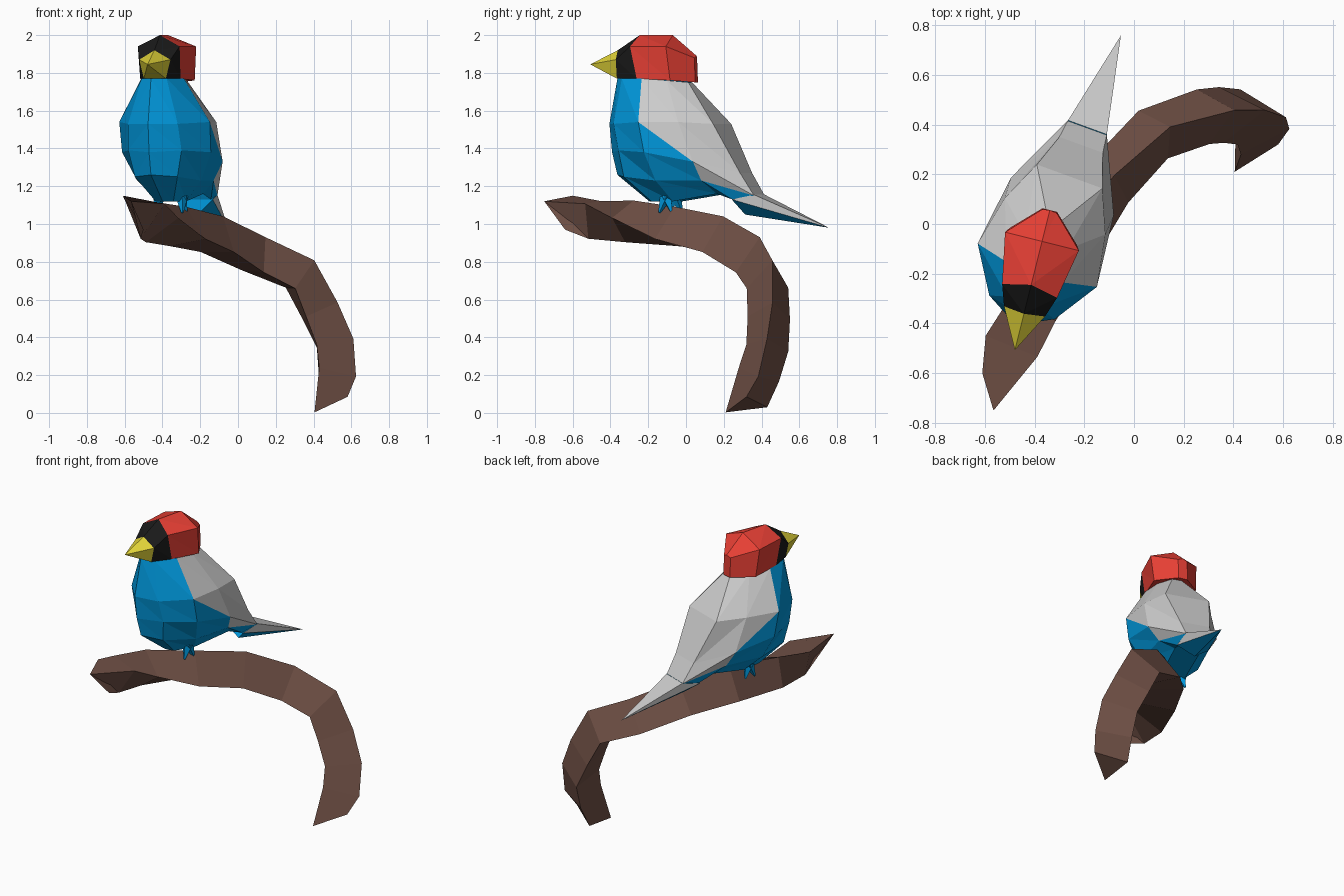
import bpy, bmesh, math
from mathutils import Vector, Matrix

if "Cube" in bpy.data.objects:
    bpy.data.objects.remove(bpy.data.objects["Cube"])


def material(name, rgb):
    m = bpy.data.materials.new(name)
    m.diffuse_color = (*rgb, 1)
    m.use_nodes = True
    m.node_tree.nodes["Principled BSDF"].inputs["Base Color"].default_value = m.diffuse_color
    return m


BLUE = material("blue", (0.0, 0.31, 0.71))
GREY = material("grey", (0.53, 0.53, 0.53))
RED = material("red", (0.8, 0.05, 0.035))
BLACK = material("black", (0.01, 0.01, 0.01))
YELLOW = material("yellow", (0.75, 0.65, 0.04))
BROWN = material("brown", (0.16, 0.08, 0.06))


def finish(bm, name, mats, yaw=0, pos=(0, 0, 0)):
    """Turn a bmesh into a placed, flat-shaded object."""
    bmesh.ops.recalc_face_normals(bm, faces=bm.faces)
    bm.transform(Matrix.Translation(pos) @ Matrix.Rotation(math.radians(-yaw), 4, 'Z'))
    me = bpy.data.meshes.new(name)
    bm.to_mesh(me)
    bm.free()
    for m in mats:
        me.materials.append(m)
    bpy.context.collection.objects.link(bpy.data.objects.new(name, me))


def mirrored(half):
    """Full ring from a half-ring whose first point is on the centre line."""
    return list(half) + [(-x, y, z) for x, y, z in reversed(half[1:])]


def loft(name, rows, yaw, pos, mats, pick):
    """Skin mirrored half-rings with triangles; pick(row, column, upper) gives the slot."""
    bm = bmesh.new()
    rings = [[bm.verts.new(p) for p in mirrored(half)] for half in rows]
    n, count = len(rows[0]), len(rings[0])
    for i, (a, b) in enumerate(zip(rings, rings[1:])):
        for j in range(count):
            k = (j + 1) % count
            if j < n:      # diagonals are mirrored on the left half
                tris = [((a[j], a[k], b[k]), True), ((a[j], b[k], b[j]), False)]
            else:
                tris = [((a[k], b[j], a[j]), True), ((a[k], b[k], b[j]), False)]
            for vs, upper in tris:
                bm.faces.new(vs).material_index = pick(i, min(j, count - 1 - j), upper)
    bm.faces.new(rings[0]).material_index = pick(0, 0, True)
    bm.faces.new(rings[-1]).material_index = pick(len(rows) - 2, 0, True)
    finish(bm, name, mats, yaw, pos)


def spike(name, half, tip, yaw, pos, mats, pick):
    """Fan from one mirrored half-ring to a single tip."""
    bm = bmesh.new()
    ring = [bm.verts.new(p) for p in mirrored(half)]
    end = bm.verts.new(tip)
    c = len(ring)
    for j in range(c):
        bm.faces.new((ring[j], ring[(j + 1) % c], end)).material_index = pick(min(j, c - 1 - j))
    bm.faces.new(ring)
    finish(bm, name, mats, yaw, pos)


BODY = 20, Vector((-0.365, -0.1, 0))
HEAD = 14, Vector((-0.37, -0.07, 0))

# body: rings from neck to belly, columns from breast to back
body = [
    [(0, -.28, 1.77), (.07, -.23, 1.77), (.12, -.10, 1.77), (.09, .03, 1.76), (.03, .13, 1.75)],
    [(0, -.325, 1.53), (.14, -.25, 1.53), (.255, -.07, 1.54), (.215, .14, 1.54), (.14, .31, 1.53)],
    [(0, -.31, 1.38), (.15, -.22, 1.39), (.25, -.04, 1.38), (.22, .225, 1.33), (.093, .445, 1.27)],
    [(0, -.28, 1.26), (.12, -.20, 1.25), (.18, 0, 1.23), (.16, .25, 1.23), (.083, .52, 1.15)],
    [(0, -.10, 1.12), (.05, -.07, 1.12), (.075, .06, 1.12), (.08, .31, 1.16), (.09, .40, 1.13)],
]


def body_colour(i, col, upper):
    if i == 0:
        return int(col >= 2)
    if i == 1:
        return int(col >= 3 or (col == 2 and upper))
    return int(i == 2 and col >= 3)


loft("body", body, *BODY, [BLUE, GREY], body_colour)

# tail: blue underside, grey top
spike("tail", [(0, .44, 1.05), (.1, .40, 1.13), (.083, .52, 1.155)], (0, .913, .98),
      *BODY, [BLUE, GREY], lambda col: int(col > 0))

# head: rings from face to nape, columns from crown to throat
face = [(0, -.30, 1.92), (.085, -.29, 1.87), (.06, -.29, 1.77)]
head = [
    face,
    [(0, -.18, 2.0), (.114, -.205, 1.94), (.11, -.17, 1.77)],
    [(0, 0, 2.0), (.153, 0, 1.94), (.14, .02, 1.76)],
    [(0, .13, 1.89), (.03, .125, 1.88), (.03, .13, 1.75)],
]
loft("head", head, *HEAD, [BLACK, RED], lambda i, c, u: int(i > 0))

# beak
spike("beak", face, (0, -.45, 1.845), *HEAD, [YELLOW], lambda c: 0)

# feet: two pointed toes on each side
for side, x in (("left", -0.08), ("right", 0.08)):
    bm = bmesh.new()
    for dy in (-0.035, 0.035):
        a, b = Vector((x * .8, 0.02, 1.15)), Vector((x, 0.02 + dy, 1.06))
        rot = (b - a).to_track_quat('Z', 'Y').to_matrix().to_4x4()
        bmesh.ops.create_cone(bm, cap_ends=True, segments=4, radius1=.035, radius2=.006,
                              depth=(b - a).length,
                              matrix=Matrix.Translation((a + b) / 2) @ rot)
    finish(bm, side + "_foot", [BLUE], *BODY)

# branch: three-sided tube; each step has a centre and the direction of its ridge
path = [((-.50, -.50, 1.05), (-.8, 0, .55)), ((-.43, -.33, 1.02), (-.6, 0, .8)),
        ((-.27, -.09, .965), (-.2, 0, 1)), ((-.1, .17, .915), (0, 0, 1)),
        ((.1, .37, .81), (.1, 0, 1)), ((.32, .44, .71), (.5, .1, .8)),
        ((.41, .445, .53), (1, .1, .3)), ((.485, .43, .36), (1, 0, .3)),
        ((.495, .385, .2), (1, 0, 0))]
tip = [(-.61, -.60, 1.15), (-.565, -.75, 1.12), (-.50, -.64, .97)]
foot = [(.58, .32, .085), (.405, .21, .003), (.41, .43, .03)]
bm = bmesh.new()
sections = [tip]
for i, (c, ridge) in enumerate(path):
    before = Vector(path[i - 1][0]) if i else Vector((-.56, -.66, 1.08))
    after = Vector(path[i + 1][0]) if i + 1 < len(path) else Vector((.465, .32, .04))
    t = (after - before).normalized()
    out = Vector(ridge)
    out = (out - t * out.dot(t)).normalized()
    sections.append([Vector(c) + 0.13 * (Matrix.Rotation(-s * math.tau / 3, 3, t) @ out)
                     for s in (0, -1, 1)])
sections.append(foot)
rings = [[bm.verts.new(p) for p in s] for s in sections]
for a, b in zip(rings, rings[1:]):
    for j in range(3):
        bm.faces.new((a[j], a[(j + 1) % 3], b[(j + 1) % 3], b[j]))
bm.faces.new(rings[0])
bm.faces.new(rings[-1])
finish(bm, "branch", [BROWN])
